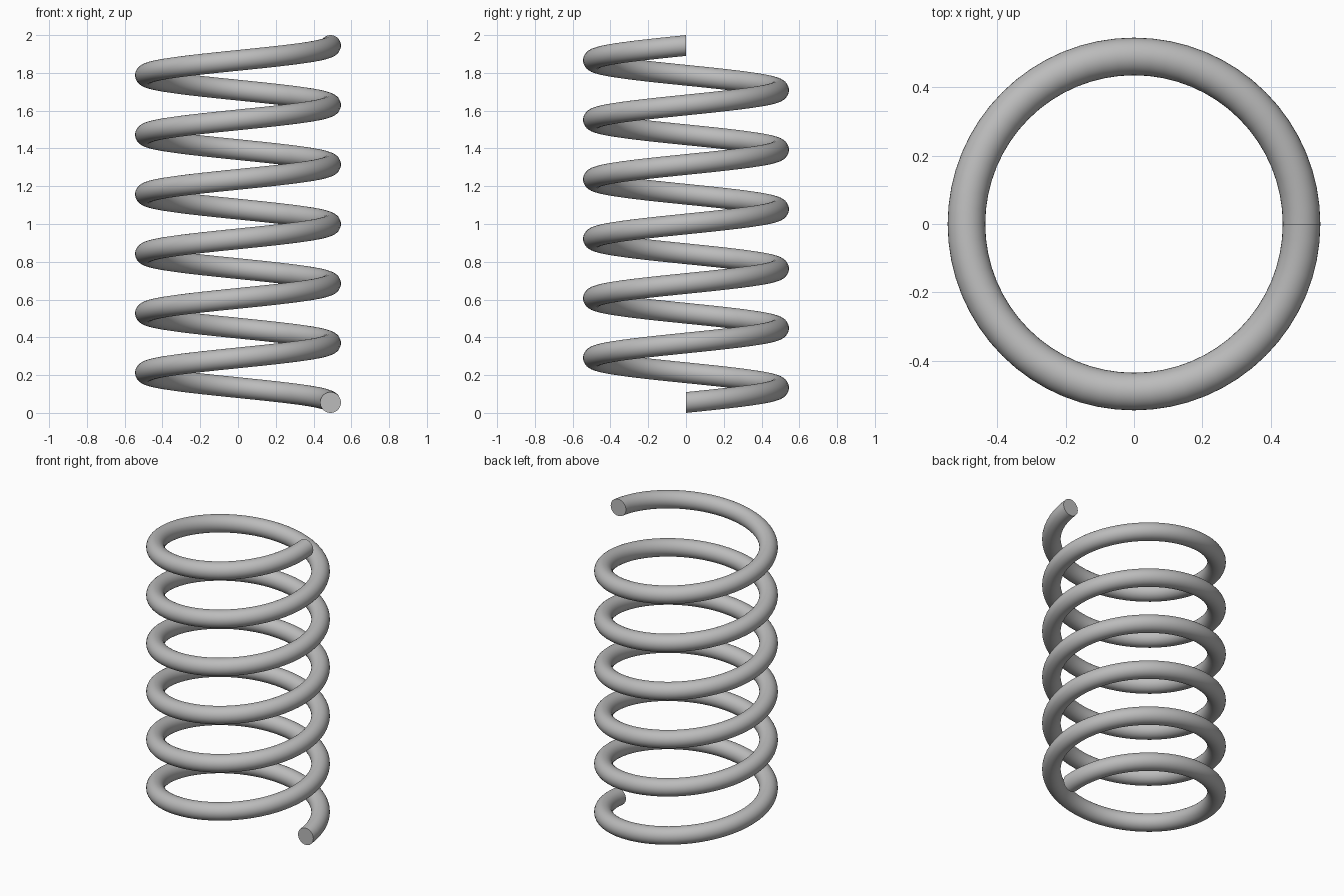
import bpy
import bmesh
import math
from mathutils import Matrix

cube = bpy.data.objects.get("Cube")
if cube:
    bpy.data.objects.remove(cube, do_unlink=True)

TURNS, STEPS, SIDES = 6, 64, 32
WIRE = 0.055                       # wire radius
COIL = 0.49                        # coil centreline radius
PITCH = (2.0 - 2 * WIRE) / TURNS

steel = bpy.data.materials.new("steel_grey")
steel.use_nodes = True
grey = (0.5, 0.5, 0.5, 1.0)
steel.diffuse_color = grey
steel.node_tree.nodes["Principled BSDF"].inputs["Base Color"].default_value = grey

# Upright wire section swept up a helix
bm = bmesh.new()
section = Matrix.Translation((COIL, 0, WIRE)) @ Matrix.Rotation(math.pi / 2, 4, "X")
bmesh.ops.create_circle(bm, segments=SIDES, radius=WIRE, matrix=section)
bmesh.ops.spin(bm, geom=bm.verts[:] + bm.edges[:], cent=(0, 0, 0), axis=(0, 0, 1),
               dvec=(0, 0, PITCH / STEPS), angle=TURNS * 2 * math.pi,
               steps=TURNS * STEPS)

# Flat cut ends
bmesh.ops.holes_fill(bm, edges=[e for e in bm.edges if e.is_boundary], sides=0)
bmesh.ops.recalc_face_normals(bm, faces=bm.faces[:])

mesh = bpy.data.meshes.new("coil_spring")
bm.to_mesh(mesh)
bm.free()
mesh.materials.append(steel)
spring = bpy.data.objects.new("coil_spring", mesh)
bpy.context.collection.objects.link(spring)

bpy.ops.object.select_all(action="DESELECT")
spring.select_set(True)
bpy.context.view_layer.objects.active = spring
bpy.ops.object.shade_smooth_by_angle(angle=math.radians(40))
